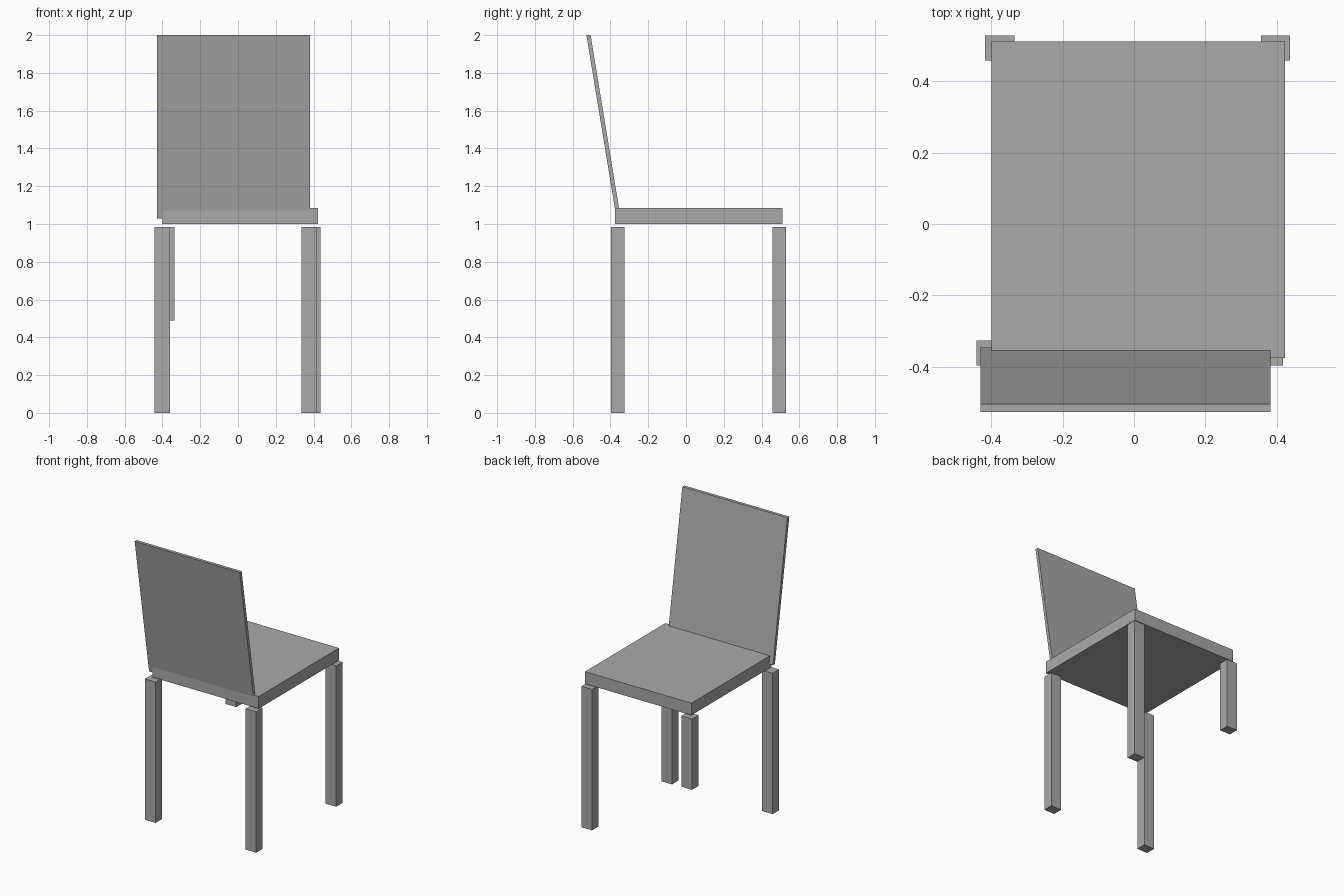
import bpy
import bmesh

default = bpy.data.objects.get("Cube")
if default:
    bpy.data.objects.remove(default, do_unlink=True)

GREY = (0.4, 0.4, 0.4, 1.0)
grey = bpy.data.materials.new("plain grey")
grey.use_nodes = True
grey.diffuse_color = GREY
grey.node_tree.nodes["Principled BSDF"].inputs["Base Color"].default_value = GREY


def block(name, x, y, z, lean=0.0):
    """Box spanning the given ranges; lean shifts its top along y."""
    bm = bmesh.new()
    bmesh.ops.create_cube(bm, size=1)
    for v in bm.verts:
        top = v.co.z > 0
        v.co = (x[v.co.x > 0], y[v.co.y > 0] + lean * top, z[top])
    mesh = bpy.data.meshes.new(name)
    bm.to_mesh(mesh)
    bm.free()
    mesh.materials.append(grey)
    obj = bpy.data.objects.new(name, mesh)
    bpy.context.collection.objects.link(obj)
    return obj


# Seat slab and thin leaning backrest
block("seat", (-0.40, 0.423), (-0.375, 0.512), (1.0, 1.085))
block("backrest", (-0.43, 0.382), (-0.368, -0.346), (1.03, 2.0), lean=-0.159)

# Legs: left edge, near edge, foot height (one leg is cut short)
LEG_WIDTH, LEG_DEPTH, LEG_TOP = 0.082, 0.07, 0.985
legs = {
    "backrest_side_right_leg": (-0.442, -0.396, 0.0),
    "backrest_side_left_leg": (0.336, -0.396, 0.0),
    "open_side_right_leg": (-0.417, 0.459, 0.49),
    "open_side_left_leg": (0.356, 0.459, 0.0),
}
for name, (x, y, foot) in legs.items():
    block(name, (x, x + LEG_WIDTH), (y, y + LEG_DEPTH), (foot, LEG_TOP))
